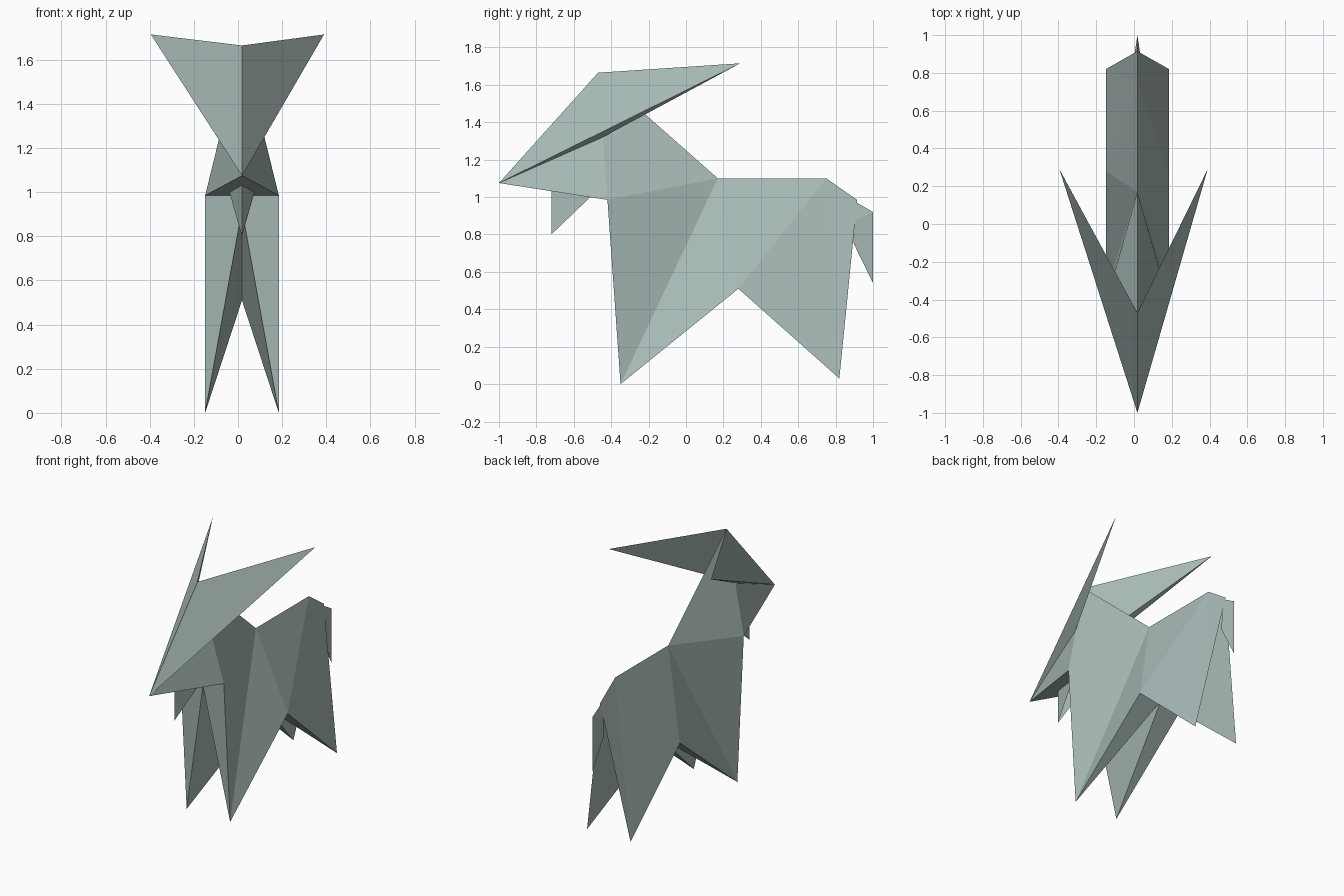
import bpy, bmesh

if "Cube" in bpy.data.objects:
    bpy.data.objects.remove(bpy.data.objects["Cube"])

CX = 0.018  # fold line of the paper animal

paper = bpy.data.materials.new("paper")
paper.diffuse_color = (0.40, 0.50, 0.48, 1)
paper.use_nodes = True
paper.node_tree.nodes["Principled BSDF"].inputs["Base Color"].default_value = paper.diffuse_color


def folded(name, faces, widths=(1, 1)):
    """Build one folded sheet from its half, mirrored over the fold line."""
    bm = bmesh.new()
    for side, w in zip((1, -1), widths):
        for f in faces:
            pts = [(CX + side * w * x, y, z) for x, y, z in f]
            bm.faces.new([bm.verts.new(p) for p in pts[::side]])
    bmesh.ops.remove_doubles(bm, verts=bm.verts, dist=0.0005)
    bmesh.ops.recalc_face_normals(bm, faces=bm.faces)
    me = bpy.data.meshes.new(name)
    bm.to_mesh(me)
    bm.free()
    me.materials.append(paper)
    ob = bpy.data.objects.new(name, me)
    bpy.context.collection.objects.link(ob)
    return ob


# Shared corner points (x is the half width)
W = 0.167
nose = (0, -1.0, 1.075)
crown = (0, -0.47, 1.665)
withers = (0, 0.17, 1.10)
shoulder = (W, -0.42, 0.985)
front_foot = (W, -0.35, 0.0)
belly = (W, 0.28, 0.51)
belly_mid = (0, 0.28, 0.51)
back_mid = (0, 0.30, 1.10)
back_end = (0, 0.75, 1.10)
rump = (0, 0.915, 0.985)
hind_foot = (W, 0.82, 0.03)
chest_top = (0, -0.42, 0.985)
chest = (0, -0.41, 0.92)

# Body with all four legs
folded("body_and_legs", [
    (withers, shoulder, front_foot),
    (withers, front_foot, belly),
    (withers, belly, back_mid),
    (back_mid, belly, back_end),
    (back_end, belly, hind_foot),
    (back_end, hind_foot, rump),
    (shoulder, chest_top, chest, front_foot),
    (front_foot, chest, belly_mid),
    (front_foot, belly_mid, belly),
    (hind_foot, belly, belly_mid),
    (hind_foot, belly_mid, rump),
])

# Neck and cheeks
folded("neck_and_head", [
    (crown, withers, shoulder),
    (crown, shoulder, nose),
    (nose, shoulder, chest_top),
])

# Horns: upper sheet and the folded layer beneath
horn_tip = (1, 0.29, 1.715)
inner = (0.085, -0.445, 1.32)
for side, width in ((1, 0.372), (-1, 0.413)):
    k = inner[0] / width
    low = (k, inner[1], inner[2])
    name = "right_horn" if side > 0 else "left_horn"
    horn = folded(name, [(nose, horn_tip, crown), (nose, low, horn_tip),
                         (low, crown, horn_tip)], (width, width))
    # keep only this side
    bm = bmesh.new()
    bm.from_mesh(horn.data)
    away = [f for f in bm.faces if (f.calc_center_median().x - CX) * side < 0]
    bmesh.ops.delete(bm, geom=away, context='FACES')
    bmesh.ops.recalc_face_normals(bm, faces=bm.faces)
    bm.to_mesh(horn.data)
    bm.free()

# Beard under the chin
folded("beard", [((0, -0.72, 1.04), (0, -0.72, 0.80), (0.065, -0.48, 1.03))])

# Tail
tail_top, tail_back, tail_tip = (0, 0.905, 0.975), (0, 1.0, 0.92), (0, 1.0, 0.54)
tail_in, tail_low = (0.015, 0.90, 0.87), (0.015, 0.895, 0.755)
folded("tail", [
    (tail_top, tail_in, tail_back),
    (tail_back, tail_in, tail_low, tail_tip),
])
